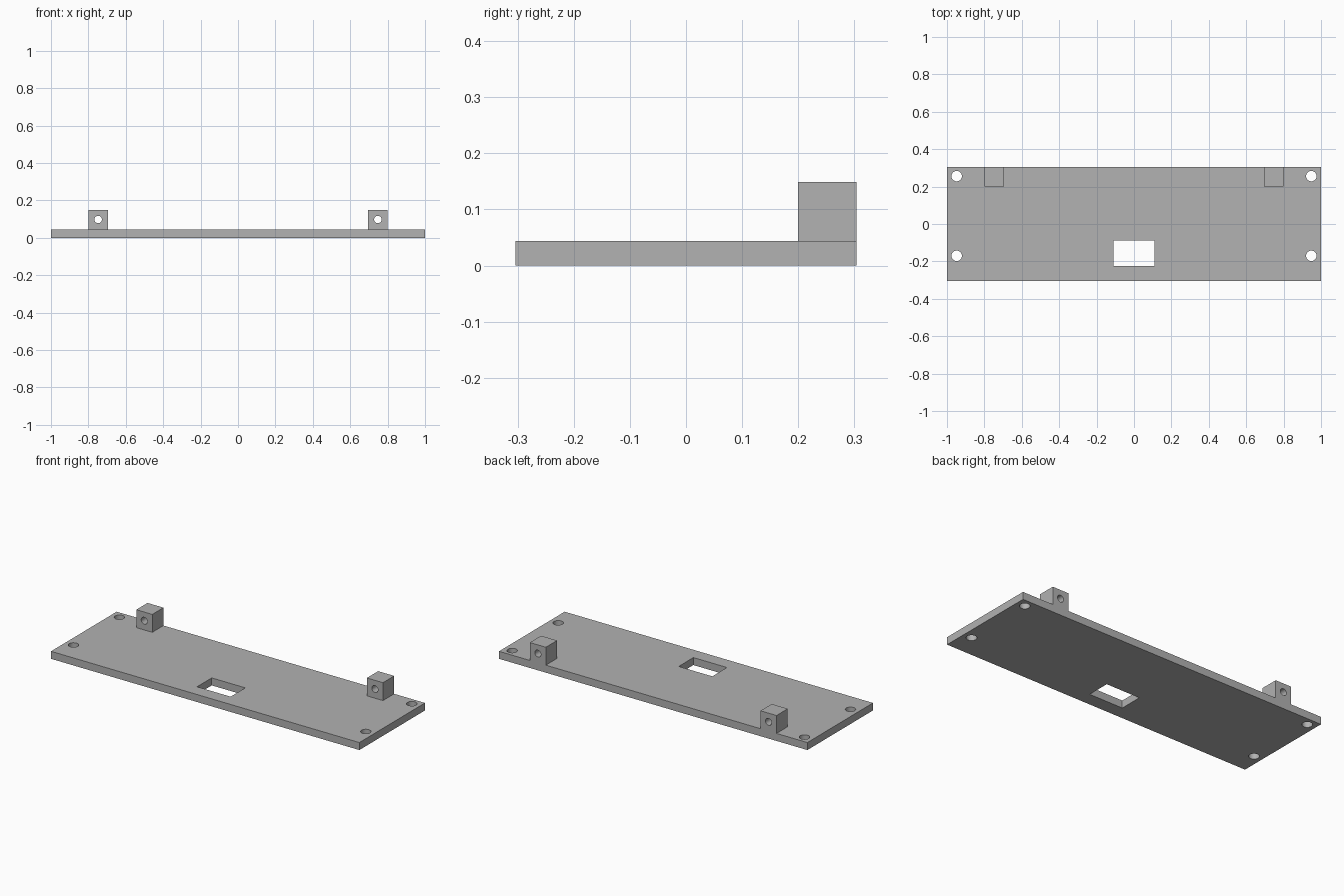
import bpy
import math

cube = bpy.data.objects.get("Cube")
if cube:
    bpy.data.objects.remove(cube, do_unlink=True)

grey = bpy.data.materials.new("plain grey")
grey.use_nodes = True
colour = (0.445, 0.445, 0.445, 1)
grey.diffuse_color = colour
grey.node_tree.nodes["Principled BSDF"].inputs["Base Color"].default_value = colour


def box(name, low, high):
    centre = [(a + b) / 2 for a, b in zip(low, high)]
    bpy.ops.mesh.primitive_cube_add(size=1, location=centre)
    ob = bpy.context.object
    ob.name = name
    ob.scale = [b - a for a, b in zip(low, high)]
    bpy.ops.object.transform_apply(location=False, rotation=False, scale=True)
    ob.data.materials.append(grey)
    return ob


def drill(name, radius, centre, tilt=0):
    bpy.ops.mesh.primitive_cylinder_add(vertices=32, radius=radius, depth=0.4,
                                        location=centre, rotation=(tilt, 0, 0))
    ob = bpy.context.object
    ob.name = name
    ob.data.materials.append(grey)
    return ob


def cut(target, cutter):
    mod = target.modifiers.new("cut", 'BOOLEAN')
    mod.operation = 'DIFFERENCE'
    mod.solver = 'EXACT'
    mod.object = cutter
    bpy.context.view_layer.objects.active = target
    bpy.ops.object.modifier_apply(modifier=mod.name)
    bpy.data.objects.remove(cutter, do_unlink=True)


def smooth_holes(ob):
    bpy.ops.object.select_all(action='DESELECT')
    ob.select_set(True)
    bpy.context.view_layer.objects.active = ob
    bpy.ops.object.shade_smooth_by_angle(angle=math.radians(30))


THICK, HALF_Y = 0.044, 0.304

# Base plate with a rectangular window and four screw holes
plate = box("base_plate", (-1, -HALF_Y, 0), (1, HALF_Y, THICK))
cut(plate, box("window_cutter", (-0.109, -0.224, -0.1), (0.109, -0.088, 0.2)))
for x in (-0.948, 0.948):
    for y in (-0.17, 0.256):
        cut(plate, drill("screw_cutter", 0.028, (x, y, 0)))
smooth_holes(plate)

# Pierced hinge blocks along the back edge
for side, x in (("right", -0.748), ("left", 0.748)):
    block = box(side + "_hinge_block", (x - 0.052, 0.2, THICK), (x + 0.052, HALF_Y, 0.149))
    cut(block, drill("pin_cutter", 0.02, (x, 0.25, 0.098), math.pi / 2))
    smooth_holes(block)
